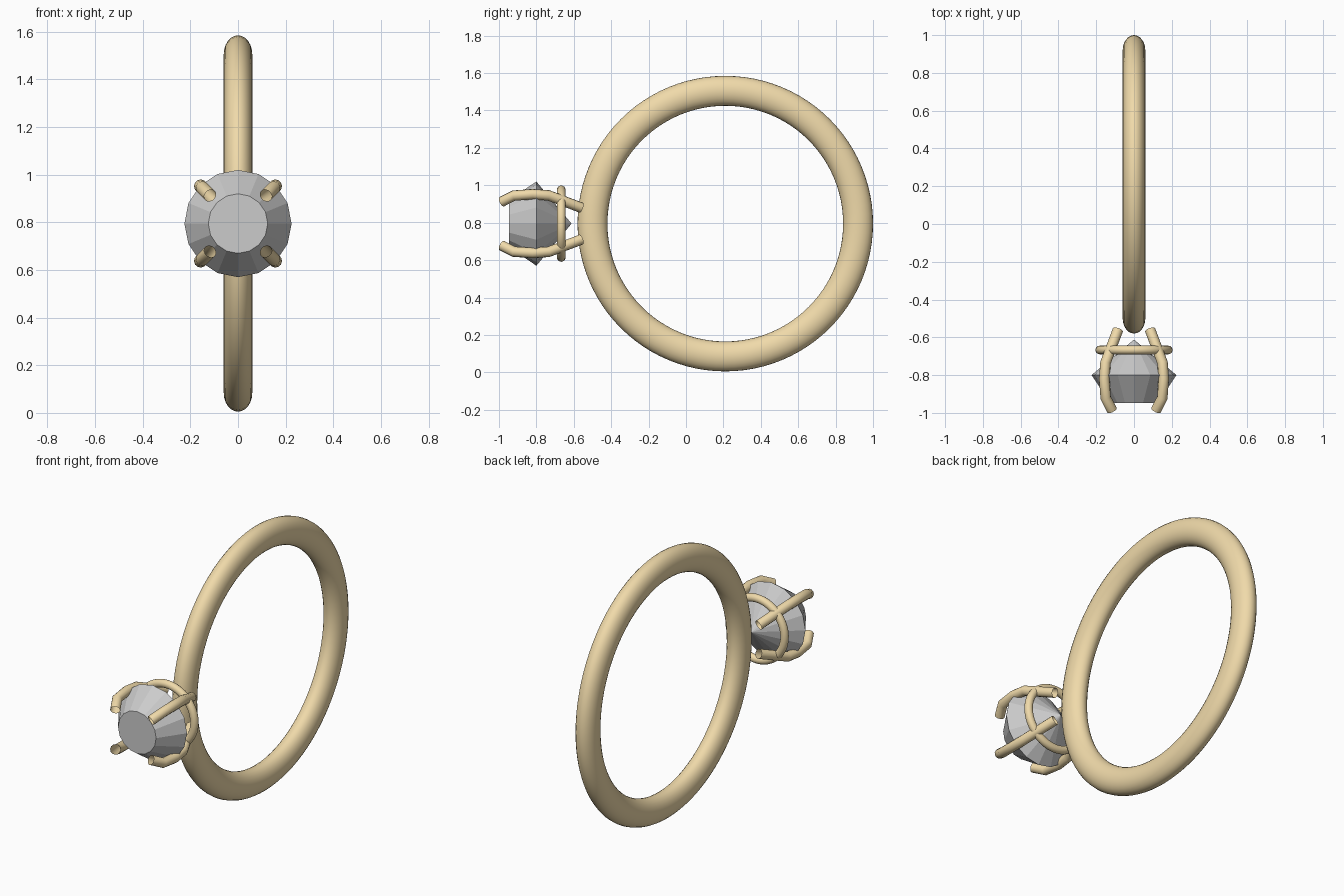
import bpy, bmesh, math
from mathutils import Vector

if "Cube" in bpy.data.objects:
    bpy.data.objects.remove(bpy.data.objects["Cube"])

CZ = 0.795  # height of the ring and stone axis
gold = bpy.data.materials.new("gold")
gold.diffuse_color = (0.87, 0.70, 0.40, 1)
gold.use_nodes = True
gold.node_tree.nodes["Principled BSDF"].inputs["Base Color"].default_value = gold.diffuse_color


def mesh_object(name, bm):
    bmesh.ops.recalc_face_normals(bm, faces=bm.faces)
    me = bpy.data.meshes.new(name)
    bm.to_mesh(me)
    bm.free()
    ob = bpy.data.objects.new(name, me)
    bpy.context.collection.objects.link(ob)
    return ob


def hoop(name, centre, axis, major, minor_radial, minor_axial, n=96, m=24):
    """Smooth torus with an elliptical section, around the x or y axis."""
    bm = bmesh.new()
    rings = []
    for i in range(n):
        a = 2 * math.pi * i / n
        ring = []
        for j in range(m):
            b = 2 * math.pi * j / m
            r, h = major + minor_radial * math.cos(b), minor_axial * math.sin(b)
            u, v = r * math.cos(a), r * math.sin(a)
            p = (h, u, v) if axis == "x" else (u, h, v)
            ring.append(bm.verts.new(Vector(centre) + Vector(p)))
        rings.append(ring)
    for i in range(n):
        for j in range(m):
            k, l = (i + 1) % n, (j + 1) % m
            bm.faces.new((rings[i][j], rings[k][j], rings[k][l], rings[i][l])).smooth = True
    ob = mesh_object(name, bm)
    ob.data.materials.append(gold)
    return ob


# Finger band and the small gallery hoop behind the stone
hoop("band", (0, 0.21, CZ), "x", 0.71, 0.08, 0.06)
hoop("gallery_hoop", (0, -0.667, CZ), "y", 0.181, 0.023, 0.023, 64, 16)

# Faceted stone: flat table, 16-sided girdle, pointed back
bm = bmesh.new()
SIDES = 16
table, girdle = [
    [bm.verts.new((r * math.cos(2 * math.pi * i / SIDES), y,
                   CZ + r * math.sin(2 * math.pi * i / SIDES))) for i in range(SIDES)]
    for r, y in ((0.125, -0.947), (0.225, -0.80))]
tip = bm.verts.new((0, -0.612, CZ))
bm.faces.new(table)
for i in range(SIDES):
    k = (i + 1) % SIDES
    bm.faces.new((table[i], table[k], girdle[k], girdle[i]))
    bm.faces.new((girdle[i], girdle[k], tip))
mesh_object("stone", bm)

# Four bent wire prongs on the diagonals: (y, sideways offset)
PRONG = [(-0.56, 0.085), (-0.735, 0.151), (-0.82, 0.157), (-0.92, 0.150), (-0.985, 0.117)]
for sx, side in ((-1, "left"), (1, "right")):
    for sz, level in ((-1, "lower"), (1, "upper")):
        cu = bpy.data.curves.new(f"prong_{level}_{side}", "CURVE")
        cu.dimensions = "3D"
        cu.bevel_depth = 0.028
        cu.bevel_resolution = 4
        sp = cu.splines.new("POLY")
        sp.points.add(len(PRONG) - 1)
        for pt, (y, d) in zip(sp.points, PRONG):
            pt.co = (sx * d, y, CZ + sz * d, 1)
        cu.materials.append(gold)
        bpy.context.collection.objects.link(bpy.data.objects.new(cu.name, cu))
